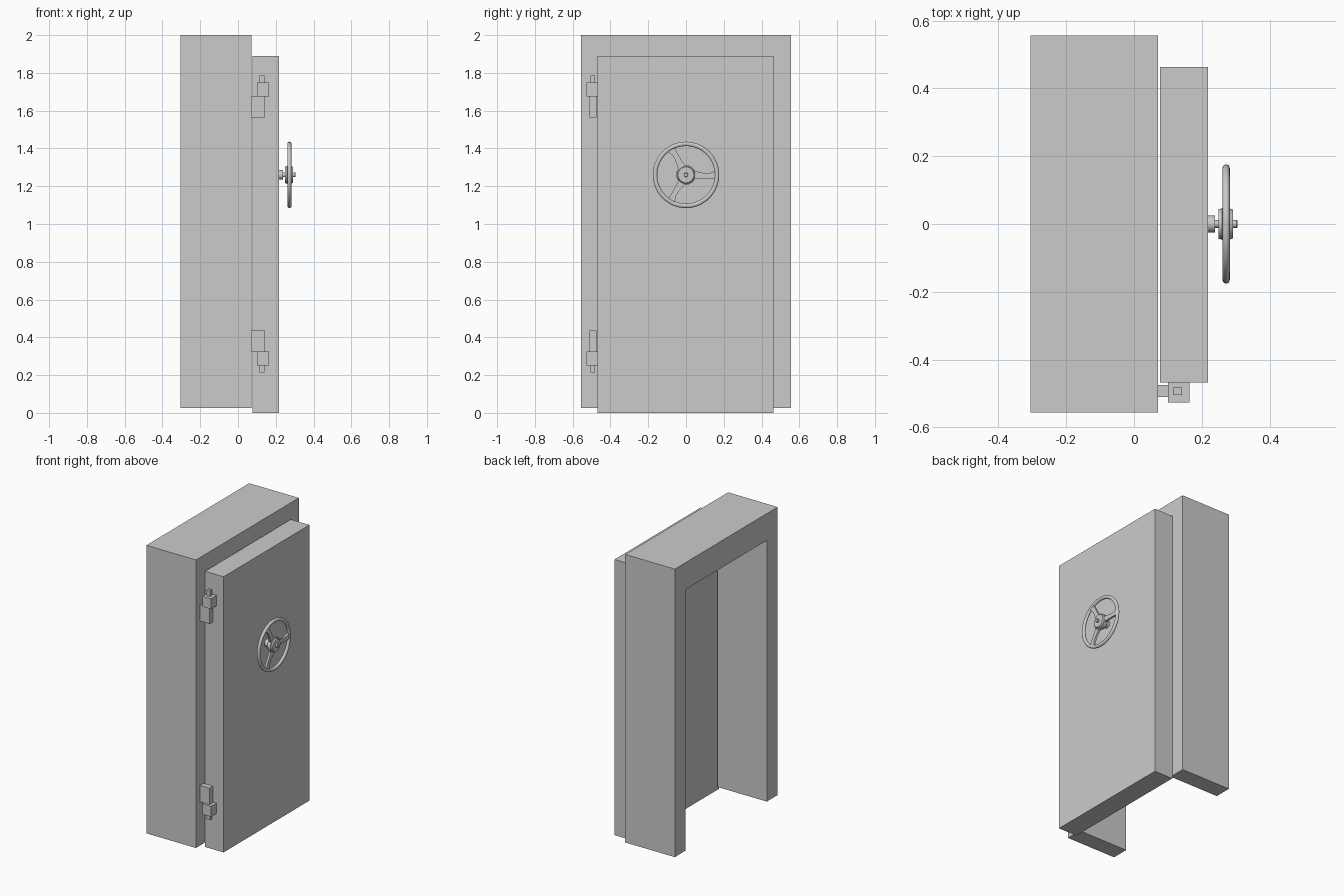
import bpy, bmesh, math
from mathutils import Matrix, Vector

if "Cube" in bpy.data.objects:
    bpy.data.objects.remove(bpy.data.objects["Cube"])


def finish(name, bm, smooth=False):
    bmesh.ops.recalc_face_normals(bm, faces=bm.faces[:])
    me = bpy.data.meshes.new(name)
    bm.to_mesh(me)
    bm.free()
    ob = bpy.data.objects.new(name, me)
    bpy.context.collection.objects.link(ob)
    if smooth:
        bpy.ops.object.select_all(action='DESELECT')
        ob.select_set(True)
        bpy.context.view_layer.objects.active = ob
        bpy.ops.object.shade_smooth_by_angle(angle=math.radians(35))
    return ob


def prism(name, yz, x0, x1, smooth=False):
    """Extrude a y-z outline along x."""
    bm = bmesh.new()
    face = bm.faces.new([bm.verts.new((x0, y, z)) for y, z in yz])
    ext = bmesh.ops.extrude_face_region(bm, geom=[face])
    verts = [v for v in ext['geom'] if isinstance(v, bmesh.types.BMVert)]
    bmesh.ops.translate(bm, verts=verts, vec=(x1 - x0, 0, 0))
    return finish(name, bm, smooth)


def box(name, x, y, z):
    (y0, y1), (z0, z1) = y, sorted(z)
    return prism(name, [(y0, z0), (y1, z0), (y1, z1), (y0, z1)], *x)


WHEEL_Z = 1.26


def lathe(name, profile, closed=False, steps=40):
    """Spin (x, radius) points around the handwheel axis."""
    bm = bmesh.new()
    vs = [bm.verts.new((x, 0, WHEEL_Z + r)) for x, r in profile]
    es = [bm.edges.new(p) for p in zip(vs, vs[1:])]
    if closed:
        es.append(bm.edges.new((vs[-1], vs[0])))
    bmesh.ops.spin(bm, geom=vs + es, cent=(0, 0, WHEEL_Z), axis=(1, 0, 0),
                   angle=math.tau, steps=steps)
    bmesh.ops.remove_doubles(bm, verts=bm.verts[:], dist=1e-5)
    return finish(name, bm, True)


# Door frame: an arch open at the floor
prism("door_frame", [(-.557, .025), (-.44, .025), (-.44, 1.815), (.44, 1.815),
                     (.44, .025), (.557, .025), (.557, 2), (-.557, 2)], -.305, .071)

# Door slab
box("door", (.077, .218), (-.468, .463), (0, 1.89))

# Hinges, mirrored about mid height
for label, h in (("upper", lambda z: z), ("lower", lambda z: 2 - z)):
    box(label + "_hinge_leaf", (.071, .143), (-.511, -.475), (h(1.563), h(1.676)))
    box(label + "_hinge_block", (.1, .164), (-.527, -.468), (h(1.676), h(1.748)))
    box(label + "_hinge_pin", (.115, .141), (-.505, -.482), (h(1.66), h(1.786)))

# Handwheel shaft, collar and hub
lathe("wheel_shaft", [(.21, 0), (.21, .0115), (.303, .0115), (.305, .0095), (.305, 0)])
lathe("wheel_collar", [(.216, 0), (.216, .025), (.239, .025), (.239, 0)])
lathe("wheel_hub", [(.25, 0), (.25, .044), (.26, .046), (.262, .052), (.281, .052),
                    (.283, .046), (.292, .042), (.292, 0)])

# Handwheel rim
rim = [(.272 + .011 * math.cos(a), .164 + .012 * math.sin(a))
       for a in (math.tau * i / 14 for i in range(14))]
lathe("wheel_rim", rim, closed=True, steps=56)

# Three gently bowed, flared spokes
centre_half = [(.035, 0, .022), (.065, -.001, .017), (.095, -.004, .014),
               (.125, -.004, .014), (.148, 0, .018), (.163, .002, .022)]
for i in range(3):
    rot = Matrix.Rotation(math.tau * i / 3, 2)
    outline = [(r, c - w) for r, c, w in centre_half]
    outline += [(r, c + w) for r, c, w in reversed(centre_half)]
    pts = [rot @ Vector(p) for p in outline]
    prism(f"wheel_spoke_{i + 1}", [(p.x, p.y + WHEEL_Z) for p in pts], .265, .279, True)
